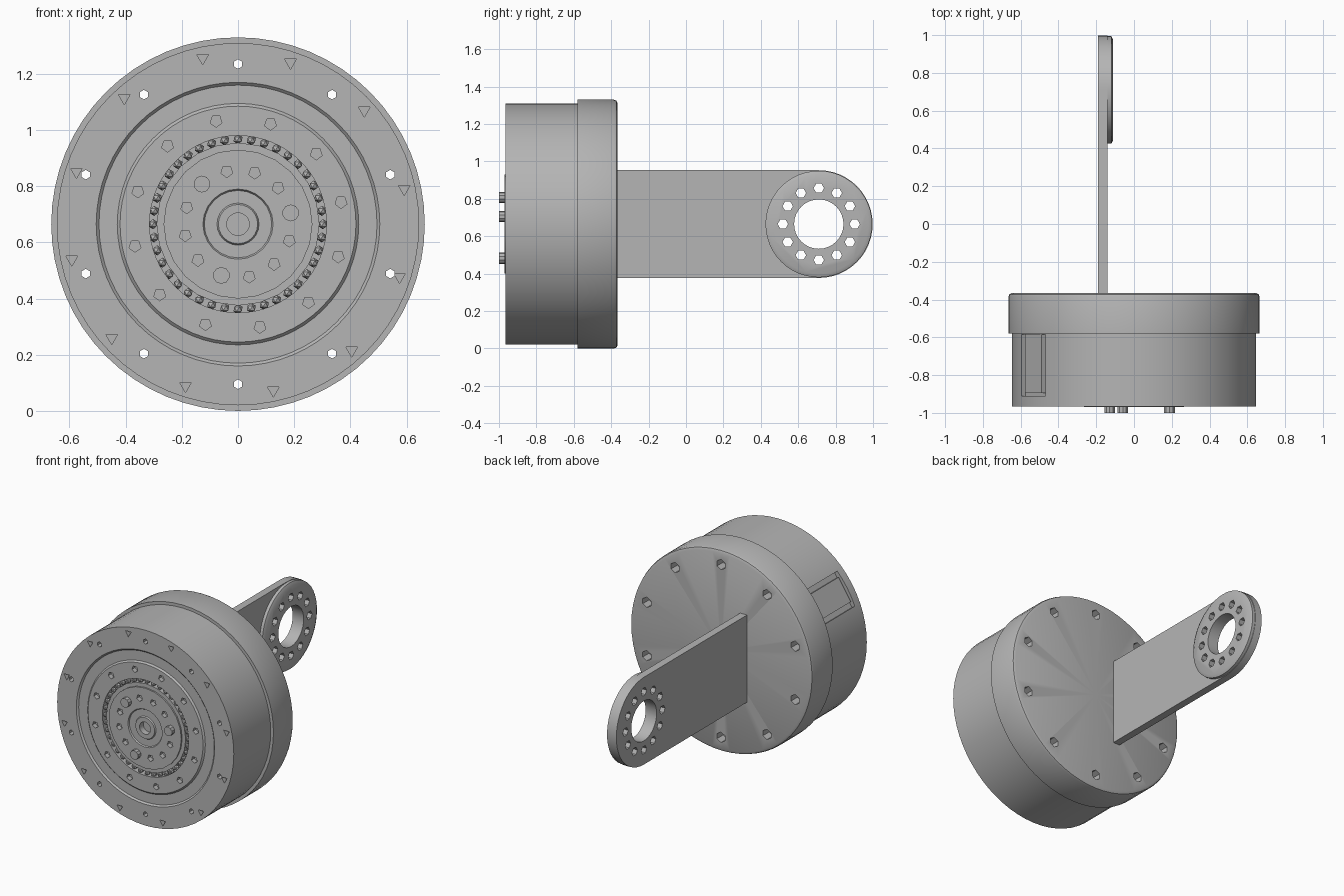
import bpy, bmesh
from math import sin, cos, pi, radians
from mathutils import Matrix, Vector

if "Cube" in bpy.data.objects:
    bpy.data.objects.remove(bpy.data.objects["Cube"])

HUB = Vector((0, 0, 0.665))       # axis of the drum
EYE = Vector((-0.14, 0.71, 0.665))  # centre of the arm end

grey = bpy.data.materials.new("plain grey")
grey.use_nodes = True
grey.diffuse_color = (0.46, 0.46, 0.46, 1)
grey.node_tree.nodes["Principled BSDF"].inputs["Base Color"].default_value = grey.diffuse_color


def finish(bm, name):
    bmesh.ops.recalc_face_normals(bm, faces=bm.faces)
    mesh = bpy.data.meshes.new(name)
    bm.to_mesh(mesh)
    bm.free()
    mesh.materials.append(grey)
    ob = bpy.data.objects.new(name, mesh)
    bpy.context.collection.objects.link(ob)
    return ob


def activate(ob):
    bpy.ops.object.select_all(action='DESELECT')
    ob.select_set(True)
    bpy.context.view_layer.objects.active = ob


def smooth(ob):
    activate(ob)
    bpy.ops.object.shade_smooth_by_angle(angle=radians(30))


def lathe(name, profile, sides):
    """Turn (radius, y) points round the drum axis."""
    bm = bmesh.new()
    vs = [bm.verts.new((r, y, 0)) for r, y in profile]
    es = [bm.edges.new(p) for p in zip(vs, vs[1:])]
    bmesh.ops.spin(bm, geom=vs + es, cent=(0, 0, 0), axis=(0, 1, 0),
                   angle=2 * pi, steps=sides, use_duplicate=False)
    bmesh.ops.remove_doubles(bm, verts=bm.verts, dist=0.0001)
    bmesh.ops.translate(bm, verts=bm.verts, vec=HUB)
    return finish(bm, name)


def rod(bm, centre, radius, length, sides, axis='Y', radius2=None):
    """Add a capped cylinder or cone along the y or x axis."""
    turn = Matrix.Rotation(-pi / 2, 4, 'X') if axis == 'Y' else Matrix.Rotation(pi / 2, 4, 'Y')
    bmesh.ops.create_cone(bm, cap_ends=True, segments=sides, radius1=radius,
                          radius2=radius if radius2 is None else radius2,
                          depth=length, matrix=Matrix.Translation(centre) @ turn)


def around(radius, y, start, count):
    """Points on a circle round the drum axis."""
    for i in range(count):
        a = radians(start) + 2 * pi * i / count
        yield HUB + Vector((radius * cos(a), y, radius * sin(a)))


def cut(ob, cutter):
    mod = ob.modifiers.new("cut", 'BOOLEAN')
    mod.operation = 'DIFFERENCE'
    mod.solver = 'EXACT'
    mod.object = cutter
    activate(ob)
    bpy.ops.object.modifier_apply(modifier=mod.name)


def discard(cutter):
    bpy.data.objects.remove(cutter)


# Drum housing with its wider rear flange and stepped front face
housing = lathe("housing", [
    (0, -0.365), (0.645, -0.365), (0.66, -0.372), (0.665, -0.385),
    (0.665, -0.58), (0.645, -0.58), (0.645, -0.965), (0.505, -0.965),
    (0.495, -0.955), (0.43, -0.955), (0.42, -0.965), (0.315, -0.965),
    (0.315, -0.92), (0, -0.92)], 64)

# Bolt holes: stepped through holes, then two blind rings in the front
bm = bmesh.new()
for p in around(0.57, -0.66, 90, 10):
    rod(bm, p, 0.017, 0.8, 6)
drill = finish(bm, "drill")
cut(housing, drill)
discard(drill)
bm = bmesh.new()
for p in around(0.57, -0.38, 90, 10):
    rod(bm, p, 0.034, 0.1, 6)
for p in around(0.605, -0.965, 12, 12):
    rod(bm, p, 0.024, 0.06, 3)
for p in around(0.375, -0.965, 12, 12):
    rod(bm, p, 0.022, 0.06, 5)
drill = finish(bm, "drill")
cut(housing, drill)
discard(drill)


# Side connector recess and its cover
def side_block(name, inner, outer, width, y0, y1):
    bm = bmesh.new()
    place = (Matrix.Translation(HUB) @ Matrix.Rotation(radians(180 + 33), 4, 'Y')
             @ Matrix.Translation(((inner + outer) / 2, (y0 + y1) / 2, 0))
             @ Matrix.Diagonal((outer - inner, y1 - y0, width, 1)))
    bmesh.ops.create_cube(bm, size=1, matrix=place)
    return finish(bm, name)


pocket = side_block("pocket", 0.61, 0.7, 0.235, -0.91, -0.585)
cut(housing, pocket)
discard(pocket)
side_block("connector_cover", 0.6, 0.636, 0.165, -0.895, -0.585)
smooth(housing)

# Output rotor with its centre socket
rotor = lathe("rotor", [
    (0, -0.9), (0.29, -0.9), (0.29, -0.96), (0.265, -0.96), (0.265, -0.97),
    (0.125, -0.97), (0.12, -0.962), (0.075, -0.962), (0.07, -0.97),
    (0.04, -0.97), (0.04, -0.93), (0, -0.93)], 24)
spots = list(around(0.192, -0.97, 12, 12))
bm = bmesh.new()
for i, p in enumerate(spots):
    if i % 4:
        rod(bm, p, 0.022, 0.06, 5)
drill = finish(bm, "drill")
cut(rotor, drill)
discard(drill)
smooth(rotor)

# Three drive pins
bm = bmesh.new()
for p in spots[::4]:
    rod(bm, p + Vector((0, 0.005, 0)), 0.03, 0.07, 10)
smooth(finish(bm, "drive_pins"))

# Bearing balls in the gap round the rotor
bm = bmesh.new()
for p in around(0.3025, -0.945, 0, 40):
    bmesh.ops.create_icosphere(bm, subdivisions=1, radius=0.018, matrix=Matrix.Translation(p))
finish(bm, "bearing_balls")

# Flat arm with a rounded end
R = 0.288
bm = bmesh.new()
outline = [(-0.4, -R)] + [(EYE.y + R * cos(a), R * sin(a))
                          for a in (-pi / 2 + pi * i / 24 for i in range(25))] + [(-0.4, R)]
face = bm.faces.new([bm.verts.new((-0.19, y, EYE.z + z)) for y, z in outline])
side = bmesh.ops.extrude_face_region(bm, geom=[face])["geom"]
bmesh.ops.translate(bm, vec=(0.05, 0, 0), verts=[v for v in side if isinstance(v, bmesh.types.BMVert)])
arm = finish(bm, "arm")

# Raised boss on the arm end, with a chamfered rim
bm = bmesh.new()
rod(bm, EYE + Vector((0.005, 0, 0)), 0.285, 0.03, 48, 'X')
boss = finish(bm, "arm_boss")
bm = bmesh.new()
rod(bm, EYE + Vector((0.025, 0, 0)), 0.285, 0.01, 48, 'X', 0.265)
boss_rim = finish(bm, "arm_boss_rim")

# Large bore and ring of bolt holes through arm and boss
bm = bmesh.new()
rod(bm, EYE, 0.132, 0.4, 32, 'X')
for i in range(12):
    a = 2 * pi * i / 12
    rod(bm, EYE + Vector((0, 0.192 * cos(a), 0.192 * sin(a))), 0.028, 0.4, 6, 'X')
drill = finish(bm, "drill")
for part in (arm, boss, boss_rim):
    cut(part, drill)
    smooth(part)
discard(drill)
